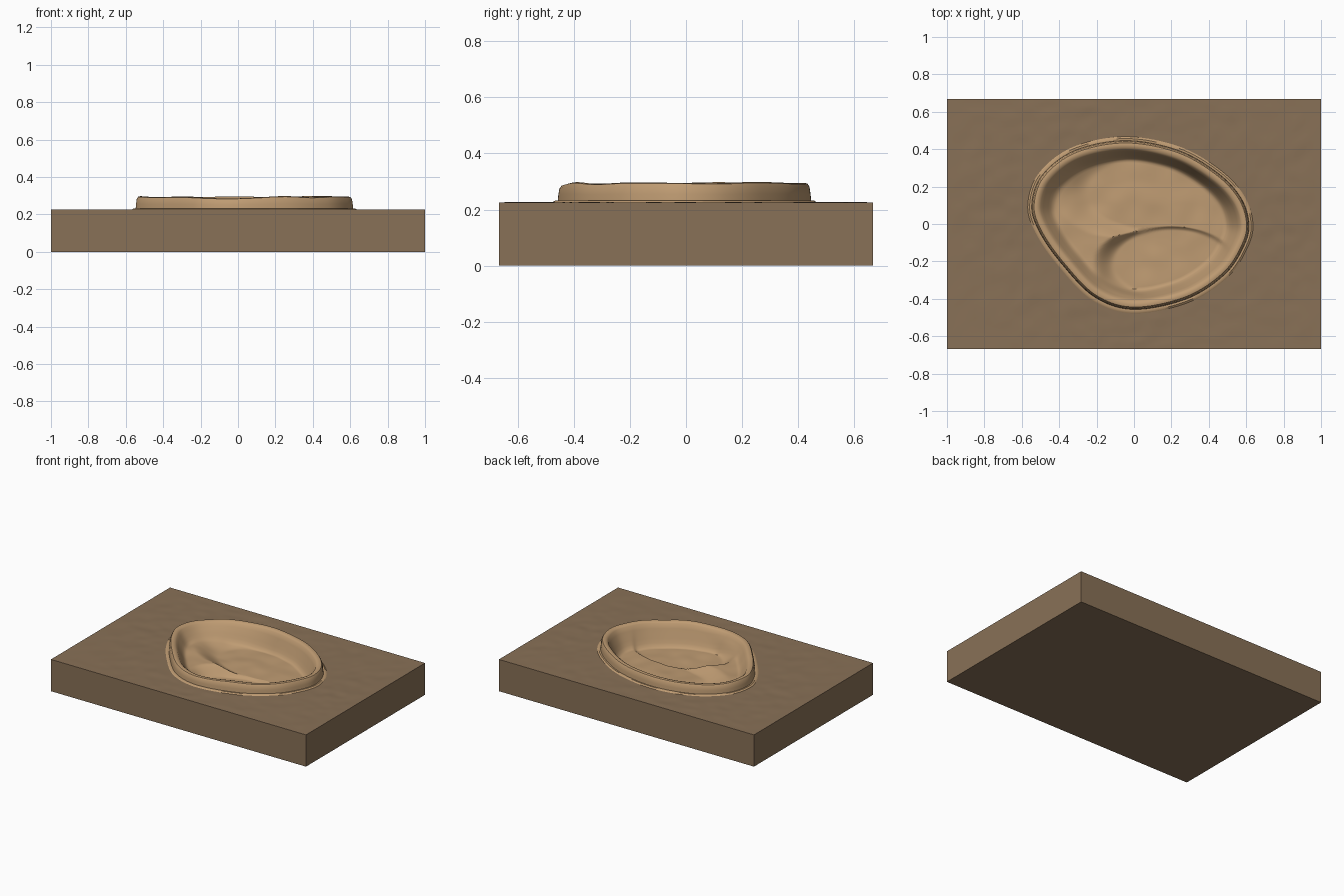
import bpy, bmesh, math
from mathutils import Vector, noise

if "Cube" in bpy.data.objects:
    bpy.data.objects.remove(bpy.data.objects["Cube"])

N = 192
CENTRE = Vector((0.03, 0.0))
TOP = 0.225


def material(name, col):
    m = bpy.data.materials.new(name)
    m.diffuse_color = (*col, 1)
    m.use_nodes = True
    m.node_tree.nodes["Principled BSDF"].inputs["Base Color"].default_value = m.diffuse_color
    return m


def smooth(a, b, v):
    t = max(0.0, min(1.0, (v - a) / (b - a)))
    return t * t * (3 - 2 * t)


# Outline of the raised rim seen from above, as a closed smooth curve
PTS = [(0.636, 0.0), (0.59, 0.15), (0.46, 0.29), (0.24, 0.415), (-0.05, 0.467),
       (-0.33, 0.41), (-0.51, 0.27), (-0.568, 0.10), (-0.525, -0.05),
       (-0.40, -0.23), (-0.22, -0.41), (0.0, -0.478), (0.29, -0.42),
       (0.50, -0.285), (0.605, -0.13)]


def outline(count):
    p = [Vector(q) for q in PTS]
    n, out = len(p), []
    for i in range(count):
        u = i * n / count
        k, t = int(u), u - int(u)
        a, b, c, d = (p[(k + j) % n] for j in (-1, 0, 1, 2))
        out.append(0.5 * (2 * b + (c - a) * t + (2 * a - 5 * b + 4 * c - d) * t * t
                          + (3 * b - a - 3 * c + d) * t ** 3))
    return out


LOOP = outline(N)
NORMALS = []
for i in range(N):
    d = (LOOP[(i + 1) % N] - LOOP[i - 1]).normalized()
    NORMALS.append(Vector((d.y, -d.x)))


def offset(d):
    return [p + n * d for p, n in zip(LOOP, NORMALS)]


def ripple(p, scale=14, amp=0.003):
    return amp * noise.noise(Vector((p.x * scale, p.y * scale, 0.4)))


def loft(name, rings, mat, cap):
    bm = bmesh.new()
    loops = [[bm.verts.new(v) for v in r] for r in rings]
    for a, b in zip(loops, loops[1:]):
        for i in range(N):
            j = (i + 1) % N
            bm.faces.new((a[i], a[j], b[j], b[i]))
    cap(bm, loops[-1])
    bmesh.ops.recalc_face_normals(bm, faces=bm.faces)
    if sum((f.normal.z * f.calc_area() for f in bm.faces)) < 0 and name == "basin":
        bmesh.ops.reverse_faces(bm, faces=bm.faces)
    me = bpy.data.meshes.new(name)
    bm.to_mesh(me)
    bm.free()
    ob = bpy.data.objects.new(name, me)
    bpy.context.collection.objects.link(ob)
    me.materials.append(mat)
    bpy.context.view_layer.objects.active = ob
    ob.select_set(True)
    bpy.ops.object.shade_smooth_by_angle(angle=math.radians(40))
    ob.select_set(False)


# Ground slab: rippled top around the rim, straight sides, flat bottom
HX, HY = 1.0, 0.667
border = []
for p in LOOP:
    d = (p - CENTRE).normalized()
    s = min(((HX if d.x > 0 else -HX) - CENTRE.x) / d.x if abs(d.x) > 1e-6 else 9,
            (HY if d.y > 0 else -HY) / d.y if abs(d.y) > 1e-6 else 9)
    border.append(CENTRE + d * s)
for cx in (-HX, HX):
    for cy in (-HY, HY):
        c = Vector((cx, cy))
        i = min(range(N), key=lambda k: (border[k] - c).length)
        border[i] = c

STEPS = 20
slab = []
for k in range(STEPS + 1):
    t = k / STEPS
    ring = [p.lerp(b, t) for p, b in zip(LOOP, border)]
    fade = min(1, 5 * t, 5 * (1 - t))
    slab.append([(p.x, p.y, TOP + ripple(p) * fade) for p in ring])
slab.append([(p.x, p.y, 0) for p in border])
loft("ground_slab", slab, material("dark_earth", (0.25, 0.165, 0.095)),
     lambda bm, l: bm.faces.new(l))


# Basin: raised rim, steep inner wall, high shelf on the left and two pools
def floor(p):
    upper = math.hypot((p.x - 0.13) / 0.52, (p.y - 0.17) / 0.27)
    lower = math.hypot((p.x - 0.20) / 0.38, (p.y + 0.21) / 0.22)
    z = 0.205 - 0.055 * (1 - smooth(0.72, 1.1, upper))
    z = min(z, 0.205 - 0.07 * (1 - smooth(0.80, 1.12, lower)))
    z = min(z, 0.205 - 0.055 * smooth(-0.25, 0.25, p.x))
    return z + ripple(p, 9, 0.006)


PROFILE = [(0.0, 0.0), (-0.010, 0.007), (-0.021, 0.006), (-0.023, 0.03),
           (-0.027, 0.056), (-0.034, 0.067), (-0.045, 0.070), (-0.060, 0.066),
           (-0.070, 0.058)]
basin = []
for d, h in PROFILE:
    ring = []
    for p in offset(d):
        dip = 0.012 * math.exp(-((p.x + 0.1) / 0.16) ** 2) * (p.y < 0)
        wave = ripple(p, 5, 0.006) - dip
        ring.append((p.x, p.y, TOP + h + wave * h / 0.07))
    basin.append(ring)

edge = offset(-0.070)
edge_z = [v[2] for v in basin[-1]]
for k in range(1, 40):
    t = k / 40
    ring = []
    for p, z0 in zip(edge, edge_z):
        q = p.lerp(CENTRE, t)
        w = smooth(-0.03, 0.15, t) if k < 7 else 1
        ring.append((q.x, q.y, z0 + (floor(q) - z0) * w))
    basin.append(ring)


def fan(bm, l):
    c = bm.verts.new((CENTRE.x, CENTRE.y, floor(CENTRE)))
    for i in range(N):
        bm.faces.new((l[i], l[(i + 1) % N], c))


loft("basin", basin, material("light_clay", (0.52, 0.33, 0.17)), fan)
